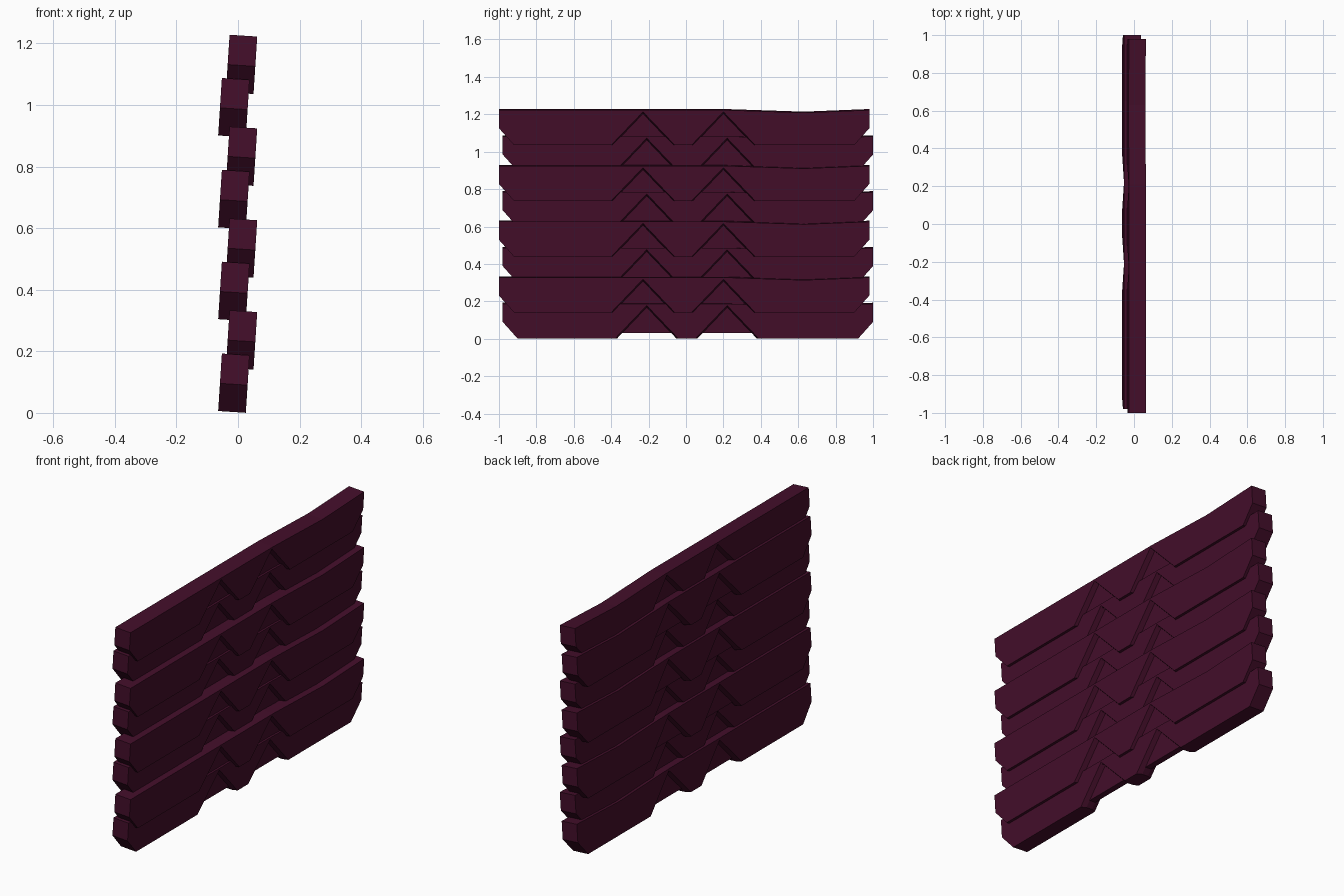
import bpy, bmesh, math
from mathutils import Matrix

if "Cube" in bpy.data.objects:
    bpy.data.objects.remove(bpy.data.objects["Cube"])

mat = bpy.data.materials.new("dark plum")
mat.diffuse_color = (0.058, 0.0044, 0.0235, 1)
mat.use_nodes = True
mat.node_tree.nodes["Principled BSDF"].inputs["Base Color"].default_value = mat.diffuse_color

H = 0.187            # plank height
T = 0.045            # half thickness
D = 0.018            # half thickness of the recessed web in the notches
NOTCHES = (-0.21, 0.22)


def outline(shrink):
    """Plank side profile (y, z); shrink tapers the notches inward."""
    pts = [(-0.98, H), (-0.98, 0.09), (-0.90, 0)]
    for c in NOTCHES:
        w = 0.17 - shrink
        pts += [(c - w, 0), (c, 0.178 - shrink), (c + w, 0)]
    # right end, then the sagging top edge
    pts += [(0.92, 0), (1.0, 0.09), (1.0, H), (0.65, H - 0.014), (0.23, H)]
    return pts


def loft(name, sections, matrix):
    """Join matching profiles placed along x and cap the ends."""
    bm = bmesh.new()
    rings = [[bm.verts.new((x, y, z - H / 2)) for y, z in pts] for x, pts in sections]
    n = len(rings[0])
    for a, b in zip(rings, rings[1:]):
        for i in range(n):
            j = (i + 1) % n
            bm.faces.new((a[i], a[j], b[j], b[i]))
    caps = [bm.faces.new(rings[0]), bm.faces.new(rings[-1])]
    bmesh.ops.recalc_face_normals(bm, faces=bm.faces)
    bmesh.ops.triangulate(bm, faces=caps)
    bm.transform(matrix)
    me = bpy.data.meshes.new(name)
    bm.to_mesh(me)
    bm.free()
    me.materials.append(mat)
    ob = bpy.data.objects.new(name, me)
    bpy.context.collection.objects.link(ob)


# eight overlapping tilted planks, alternating back and front
tilt = Matrix.Rotation(math.radians(3.7), 4, 'Y')
for row in range(4):
    for front in (0, 1):
        place = Matrix.Translation((-0.0135 + 0.025 * front, -0.02 * front,
                                    0.0965 + 0.1405 * front + 0.2983 * row)) @ tilt
        tag = f"{row * 2 + front + 1}"
        loft("plank_" + tag, [(-T, outline(0)), (-D, outline(0.012)),
                              (D, outline(0.012)), (T, outline(0))], place)
        # recessed webs closing the notches
        for k, c in enumerate(NOTCHES):
            web = [(c - 0.14, 0.028), (c + 0.14, 0.028), (c, 0.172)]
            loft(f"notch_web_{tag}_{k + 1}", [(-D, web), (D, web)], place)
